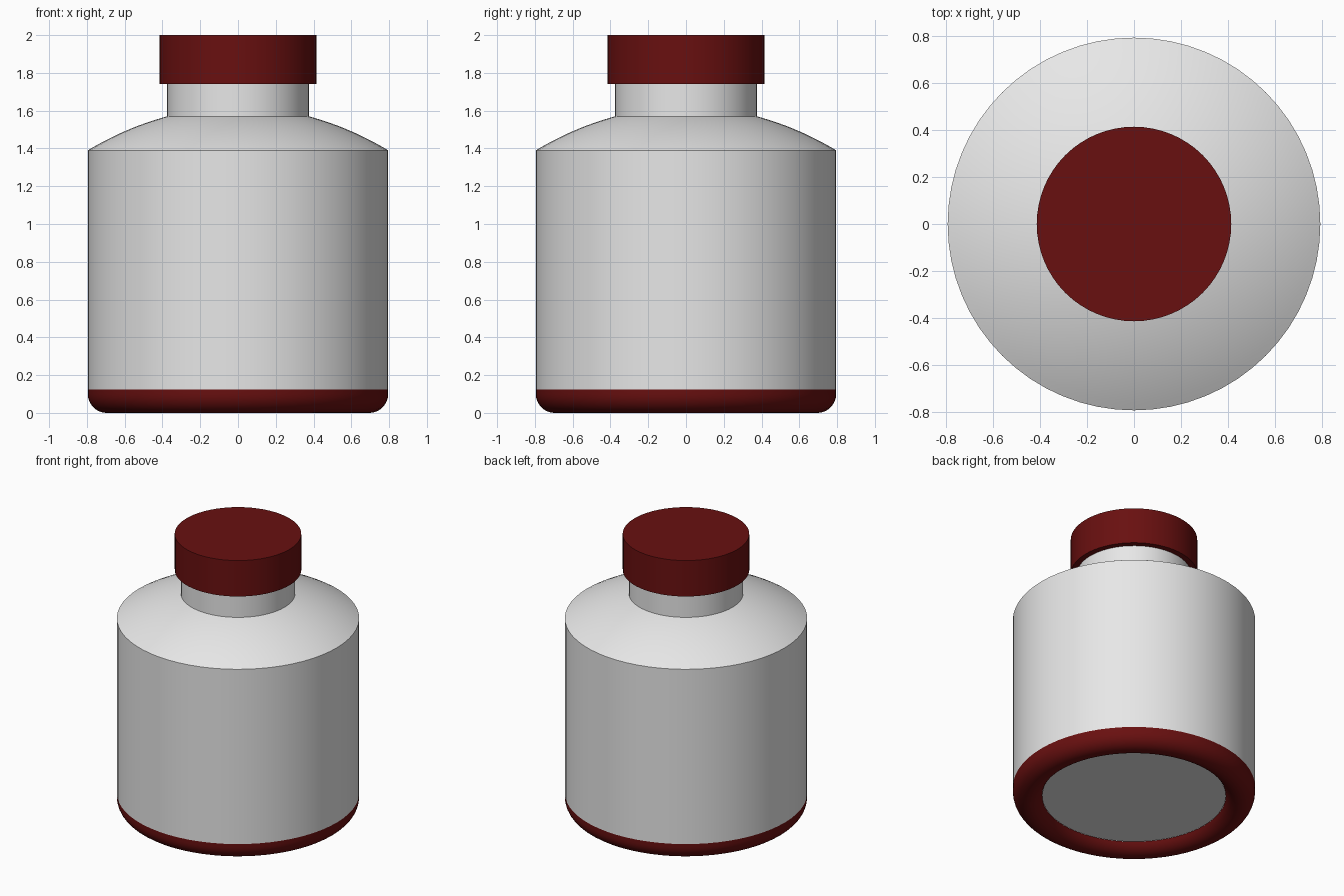
import bpy
import bmesh
from math import sin, cos, radians, tau

cube = bpy.data.objects.get("Cube")
if cube:
    bpy.data.objects.remove(cube, do_unlink=True)

SEGMENTS = 64


def make_material(name, color):
    mat = bpy.data.materials.new(name)
    mat.use_nodes = True
    mat.diffuse_color = color
    mat.node_tree.nodes["Principled BSDF"].inputs["Base Color"].default_value = color
    return mat


def arc(cx, cz, radius, start, end, steps):
    """Profile points on a circle, angles in degrees."""
    angles = [radians(start + (end - start) * i / steps) for i in range(steps + 1)]
    return [(cx + radius * cos(a), cz + radius * sin(a)) for a in angles]


def bowed_line(a, b, bulge, steps):
    """Profile points from a to b, bowed outward by bulge."""
    dx, dz = b[0] - a[0], b[1] - a[1]
    length = (dx * dx + dz * dz) ** 0.5
    points = []
    for i in range(steps + 1):
        t = i / steps
        offset = 4 * bulge * t * (1 - t) / length
        points.append((a[0] + dx * t + dz * offset, a[1] + dz * t - dx * offset))
    return points


def lathe(name, profile, mat):
    """Revolve a profile of (radius, height), listed from bottom to top."""
    bm = bmesh.new()
    rings = [[bm.verts.new((r * cos(tau * j / SEGMENTS), r * sin(tau * j / SEGMENTS), z))
              for j in range(SEGMENTS)] for r, z in profile]
    for low, high in zip(rings, rings[1:]):
        for j in range(SEGMENTS):
            k = (j + 1) % SEGMENTS
            bm.faces.new((low[j], low[k], high[k], high[j]))
    bmesh.ops.remove_doubles(bm, verts=bm.verts[:], dist=0.0001)
    mesh = bpy.data.meshes.new(name)
    bm.to_mesh(mesh)
    bm.free()
    mesh.materials.append(mat)
    obj = bpy.data.objects.new(name, mesh)
    bpy.context.collection.objects.link(obj)
    bpy.ops.object.select_all(action="DESELECT")
    obj.select_set(True)
    bpy.context.view_layer.objects.active = obj
    bpy.ops.object.shade_smooth_by_angle(angle=radians(30))
    return obj


grey = make_material("light grey", (0.8, 0.8, 0.8, 1))
red = make_material("dark red", (0.14, 0.005, 0.005, 1))

BODY_R, NECK_R, CAP_R = 0.795, 0.375, 0.415
BASE_TOP, SHOULDER, NECK, CAP = 0.125, 1.39, 1.57, 1.74

# Recessed underside
lathe("bottom_disc", [(0, 0.063), (0.602, 0.063)], grey)

# Rounded foot ring
lathe("base_ring", arc(BODY_R - 0.1, 0.1, 0.1, 202, 360, 16) + [(BODY_R, BASE_TOP)], red)

# Straight wall, domed shoulder and neck
shoulder = bowed_line((BODY_R, SHOULDER), (NECK_R, NECK), 0.016, 12)
lathe("bottle_body", [(BODY_R, BASE_TOP)] + shoulder + [(NECK_R, CAP + 0.02)], grey)

# Cap
lathe("cap", [(0, CAP), (CAP_R, CAP), (CAP_R, 2), (0, 2)], red)
